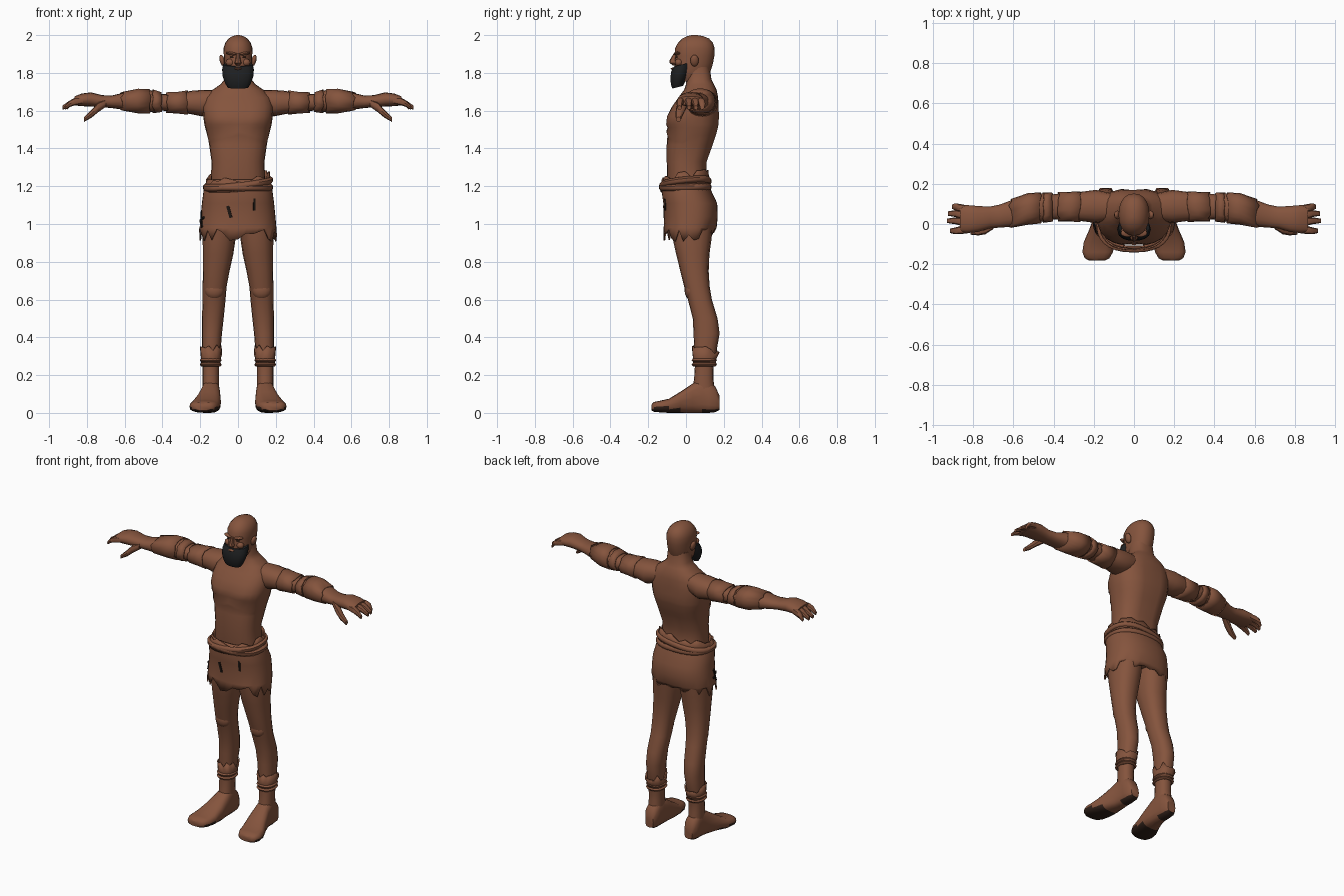
import bpy, bmesh, math, random
from mathutils import Vector, Matrix
from mathutils.bvhtree import BVHTree

random.seed(4)


def material(name, rgb):
    m = bpy.data.materials.new(name)
    m.diffuse_color = (*rgb, 1)
    return m


SKIN = material("brown skin", (0.235, 0.089, 0.047))
BEARD = material("black beard", (0.013, 0.014, 0.015))
DARK = material("dark gap", (0.012, 0.008, 0.006))
SOLE = material("dark sole", (0.030, 0.015, 0.010))


def finish(name, bm, mat, mirror=False, thick=0, angle=40):
    bmesh.ops.recalc_face_normals(bm, faces=bm.faces[:])
    me = bpy.data.meshes.new(name)
    bm.to_mesh(me)
    bm.free()
    ob = bpy.data.objects.new(name, me)
    bpy.context.collection.objects.link(ob)
    me.materials.append(mat)
    bpy.ops.object.select_all(action='DESELECT')
    ob.select_set(True)
    bpy.context.view_layer.objects.active = ob
    bpy.ops.object.shade_smooth_by_angle(angle=math.radians(angle))
    if thick:
        ob.modifiers.new("thickness", 'SOLIDIFY').thickness = thick
    if mirror:
        ob.modifiers.new("mirror", 'MIRROR')
    return ob


def loft(name, rings, axis='z', n=16, p=2.3, mat=SKIN, mirror=False, thick=0, jag=(0, 0), tilt=(0, 0)):
    """Skin rings (t, a0, a1, b0, b1) along an axis; jag tears the first/last edge, tilt slopes z by x and y."""
    bm = bmesh.new()
    loops = []
    for k, (t, a0, a1, b0, b1) in enumerate(rings):
        j = jag[0] if k == 0 else jag[1] if k == len(rings) - 1 else 0
        loop = []
        for i in range(n):
            w = 2 * math.pi * i / n
            c, s = math.cos(w), math.sin(w)
            a = (a0 + a1) / 2 + (a1 - a0) / 2 * math.copysign(abs(c) ** (2 / p), c)
            b = (b0 + b1) / 2 + (b1 - b0) / 2 * math.copysign(abs(s) ** (2 / p), s)
            u = t + (j * random.uniform(-1, 1) if j else 0)
            x, y, z = {'z': (a, b, u), 'x': (u, a, b), 'y': (a, u, b)}[axis]
            loop.append(bm.verts.new((x, y, z + tilt[0] * x + tilt[1] * y)))
        loops.append(loop)
    for l0, l1 in zip(loops, loops[1:]):
        for i in range(n):
            bm.faces.new((l0[i], l0[(i + 1) % n], l1[(i + 1) % n], l1[i]))
    if not thick:
        bm.faces.new(loops[0])
        bm.faces.new(loops[-1])
    return finish(name, bm, mat, mirror, thick)


def sym(rows):
    """Rows (z, half width, y0, y1) to full rings."""
    return [(z, -w, w, y0, y1) for z, w, y0, y1 in rows]


def rod(name, pts, **kw):
    """Thin limb along x from (x, y, z, radius) points."""
    return loft(name, [(x, y - r, y + r, z - r, z + r) for x, y, z, r in pts], axis='x', n=8, mirror=True, **kw)


def blob(name, loc, size, mat=SKIN, mirror=True, rot=(0, 'X')):
    bm = bmesh.new()
    bmesh.ops.create_uvsphere(bm, u_segments=14, v_segments=8, radius=1)
    bm.transform(Matrix.Translation(loc) @ Matrix.Rotation(math.radians(rot[0]), 4, rot[1])
                 @ Matrix.Diagonal((*size, 1)))
    return finish(name, bm, mat, mirror)


# Torso and neck, with a chest ledge and a rib ledge
torso = loft("torso", sym([
    (1.00, .15, -.08, .13), (1.15, .15, -.09, .13), (1.25, .143, -.100, .108), (1.33, .14, -.102, .112),
    (1.42, .153, -.102, .145), (1.45, .158, -.098, .155), (1.47, .163, -.104, .162), (1.51, .174, -.098, .172),
    (1.528, .178, -.109, .176), (1.57, .184, -.104, .178), (1.62, .187, -.075, .176),
    (1.67, .175, -.04, .170), (1.71, .135, -.01, .162), (1.74, .092, .0, .148), (1.765, .072, 0, .135),
    (1.83, .068, .0, .125)]), n=24, p=2.5)
# Grooves: breastbone, spine, and a rib arch that rises in the middle
for v in torso.data.vertices:
    x, y, z = v.co
    mid = max(0, 1 - abs(x) / .03)
    if 1.52 < z < 1.6 and y < 0:
        v.co.y += .012 * mid
    if 1.3 < z < 1.65 and y > .05:
        v.co.y -= .010 * mid
    if 1.44 < z < 1.48 and y < 0:
        v.co.z += .02 - .25 * abs(x)

# Head
loft("head", sym([
    (1.755, .045, -.04, .09), (1.78, .060, -.055, .118), (1.81, .069, -.062, .130), (1.85, .074, -.062, .143),
    (1.89, .075, -.058, .150), (1.93, .077, -.058, .152), (1.96, .067, -.042, .142), (1.982, .050, -.02, .122),
    (1.995, .028, .008, .09), (2.0, .008, .03, .06)]), n=20, p=2.2)
loft("nose", sym([(1.84, .010, -.07, -.05), (1.853, .019, -.088, -.045), (1.868, .014, -.086, -.045),
                  (1.905, .008, -.064, -.045)]), n=8)
blob("brow", (.032, -.045, 1.902), (.034, .020, .009), rot=(-8, 'Y'))
blob("eye", (.031, -.048, 1.884), (.014, .008, .003), DARK)
blob("cheek", (.042, -.038, 1.855), (.024, .021, .02))
blob("lips", (0, -.062, 1.822), (.022, .020, .007), mirror=False)
blob("ear", (.083, .045, 1.865), (.014, .022, .032), rot=(15, 'Y'))
loft("beard", sym([(1.735, .056, -.072, -.015), (1.755, .068, -.080, -.004), (1.79, .081, -.084, .015),
                   (1.825, .084, -.080, .026), (1.85, .078, -.064, .030)]), n=14, mat=BEARD, tilt=(0, .25))

# Arms with palms, fingers and thumbs
loft("arm", [
    (.10, .02, .150, 1.60, 1.71), (.19, .005, .170, 1.57, 1.71), (.25, .013, .162, 1.582, 1.705),
    (.32, .02, .152, 1.592, 1.69), (.40, .022, .148, 1.60, 1.688), (.46, .012, .152, 1.592, 1.708),
    (.52, .004, .150, 1.592, 1.710), (.60, -.013, .122, 1.604, 1.696), (.67, -.018, .096, 1.614, 1.68),
    (.72, -.022, .086, 1.618, 1.682), (.78, -.040, .090, 1.622, 1.697), (.83, -.045, .094, 1.624, 1.690),
    (.865, -.043, .090, 1.628, 1.676)], axis='x', mirror=True)
for i, (tip, y0, y1) in enumerate([(.905, .073, .086), (.926, .043, .052), (.93, .010, .016), (.915, -.027, -.034)]):
    rod(f"finger_{i + 1}", [(.82, y0, 1.655, .018), (.865, (y0 + y1) / 2, 1.648, .020),
                            (.89, y1, 1.637, .017), (tip, y1, 1.616, .011)])
rod("thumb", [(.70, -.005, 1.64, .02), (.74, -.025, 1.618, .026), (.775, -.036, 1.584, .021), (.814, -.040, 1.554, .013)])

# Wrapped arm bands with torn edges
loft("upper_arm_band", [(.27, .010, .163, 1.578, 1.708), (.32, .012, .160, 1.584, 1.700), (.375, .012, .158, 1.588, 1.698)],
     axis='x', n=18, mirror=True, thick=.008, jag=(.006, .008))
loft("elbow_band", [(.405, .012, .156, 1.592, 1.698), (.45, .006, .158, 1.586, 1.712)],
     axis='x', n=18, mirror=True, thick=.008, jag=(.004, .006))
loft("forearm_band", [(.465, .003, .158, 1.584, 1.716), (.53, -.004, .153, 1.585, 1.717), (.615, -.019, .124, 1.600, 1.700)],
     axis='x', n=18, mirror=True, thick=.008, jag=(.004, .010))

# Legs and feet
loft("leg", [
    (1.02, .01, .18, -.08, .145), (.92, .013, .187, -.07, .135), (.84, .025, .186, -.052, .124),
    (.75, .045, .186, -.030, .120), (.67, .060, .187, -.010, .125), (.60, .066, .187, .010, .137),
    (.50, .076, .191, .036, .167), (.42, .085, .191, .040, .178), (.33, .092, .190, .044, .162),
    (.25, .100, .188, .047, .146), (.18, .100, .188, .043, .145), (.10, .100, .188, .03, .155)], mirror=True)
blob("kneecap", (.125, .024, .65), (.052, .032, .05))
foot = loft("foot", [
    (.178, .112, .170, .015, .09), (.155, .100, .186, .004, .14), (.12, .098, .189, 0, .17), (.085, .097, .190, 0, .185),
    (.035, .093, .200, 0, .155), (-.03, .090, .224, 0, .112), (-.09, .095, .250, 0, .075), (-.14, .105, .257, .003, .064),
    (-.17, .122, .245, .006, .058), (-.182, .145, .225, .012, .045)], axis='y', p=2.8, mirror=True)
# Dark ball and heel under the foot
foot.data.materials.append(SOLE)
for f in foot.data.polygons:
    if f.center.z < .028 and f.normal.z < -.2 and (f.center.y < -.05 or f.center.y > .1):
        f.material_index = 1

# Ankle cuffs and ropes
loft("ankle_cuff", [(.25, .094, .194, .038, .155), (.29, .090, .196, .036, .163), (.335, .084, .202, .032, .178)],
     n=18, mirror=True, thick=.007, jag=(.006, .025))
for i, z in enumerate((.255, .278)):
    loft(f"ankle_rope_{i + 1}", [(z - .010, .094, .194, .038, .155), (z, .086, .202, .030, .163),
                                 (z + .010, .092, .196, .036, .160)], mirror=True, thick=.006)

# Torn skirt
skirt = loft("skirt", sym([
    (.942, .206, -.120, .148), (.98, .203, -.118, .162), (1.04, .198, -.116, .168), (1.11, .191, -.120, .165),
    (1.18, .182, -.130, .132), (1.235, .162, -.118, .118)]), n=36, p=2.3, thick=.008, jag=(.034, 0))

# Belt wraps and torn cloth above them
loft("waist_cloth", sym([(1.19, .176, -.135, .128), (1.225, .170, -.132, .122), (1.25, .168, -.130, .120)]),
     n=26, p=2.4, thick=.008, jag=(0, .024), tilt=(.07, .14))
for i, (z, tx, ty) in enumerate([(1.195, 0, .02), (1.215, .11, .10)]):
    loft(f"belt_wrap_{i + 1}", sym([(z - .018, .178, -.134, .130), (z - .006, .186, -.142, .136),
                                    (z + .006, .186, -.142, .134), (z + .018, .174, -.132, .126)]),
         n=28, p=2.4, thick=.008, tilt=(tx, ty))

# Slits in the skirt, laid on its surface
tree = BVHTree.FromPolygons([v.co for v in skirt.data.vertices], [f.vertices[:] for f in skirt.data.polygons])
for i, (pos, w, h, roll) in enumerate([
        ((-.06, -.2, 1.06), .016, .065, 15), ((.115, -.2, 1.10), .012, .065, 0),
        ((-.25, -.04, 1.03), .014, .09, 20), ((-.25, -.04, 1.03), .06, .012, 20)]):
    hit, normal = tree.find_nearest(Vector(pos))[:2]
    if normal.dot(Vector(pos) - hit) < 0:
        normal = -normal
    bm = bmesh.new()
    bmesh.ops.create_cube(bm, size=1)
    bm.transform(Matrix.Translation(hit) @ normal.to_track_quat('Z', 'Y').to_matrix().to_4x4()
                 @ Matrix.Rotation(math.radians(roll), 4, 'Z') @ Matrix.Diagonal((w, h, .008, 1)))
    finish(f"skirt_slit_{i + 1}", bm, DARK)
